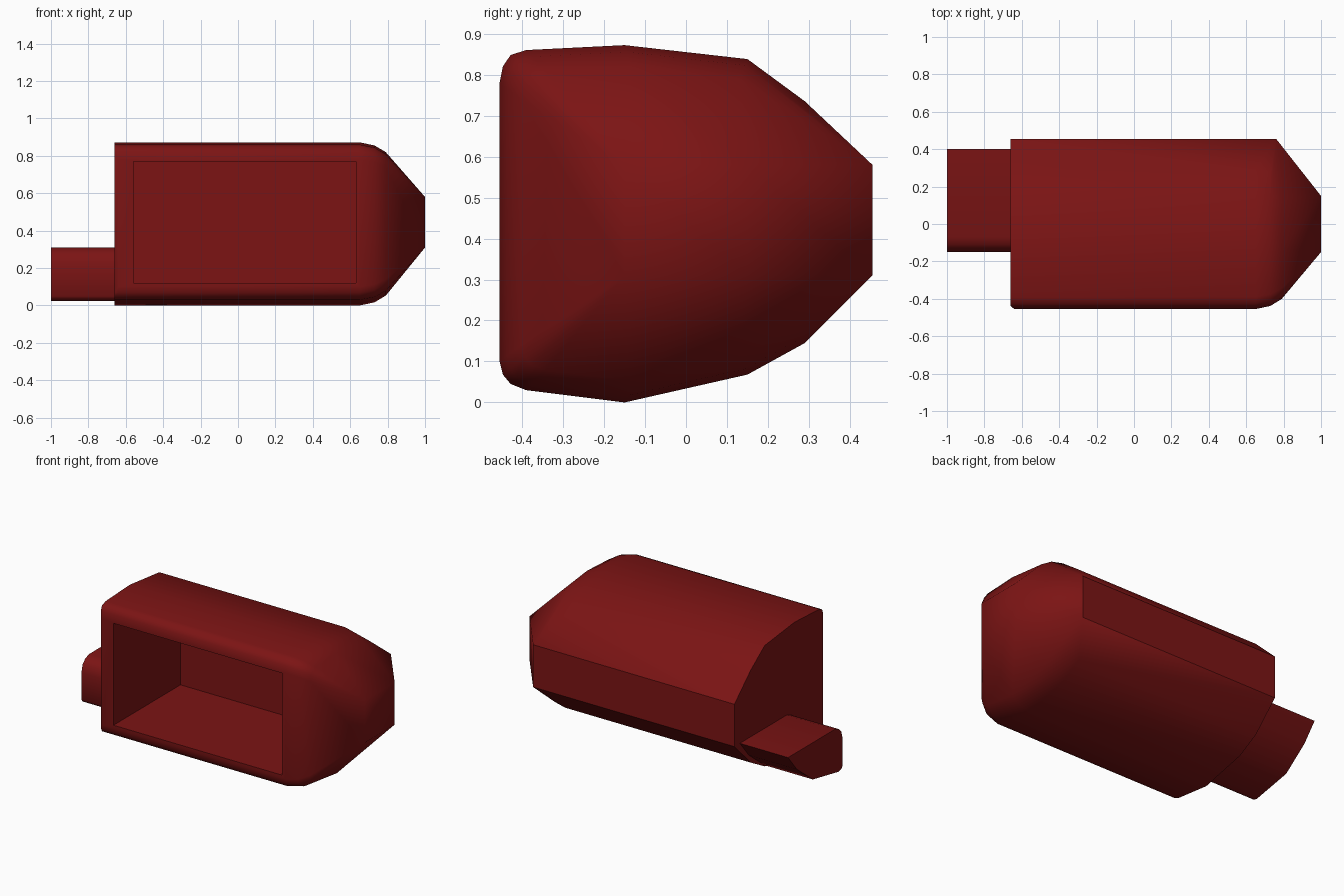
import bpy, bmesh, math

if "Cube" in bpy.data.objects:
    bpy.data.objects.remove(bpy.data.objects["Cube"])

red = bpy.data.materials.new("dark_red")
red.diffuse_color = (0.2, 0.007, 0.007, 1)
red.use_nodes = True
red.node_tree.nodes["Principled BSDF"].inputs["Base Color"].default_value = red.diffuse_color


def new_object(name, bm):
    bmesh.ops.recalc_face_normals(bm, faces=bm.faces)
    mesh = bpy.data.meshes.new(name)
    bm.to_mesh(mesh)
    bm.free()
    ob = bpy.data.objects.new(name, mesh)
    bpy.context.collection.objects.link(ob)
    mesh.materials.append(red)
    return ob


def activate(ob):
    bpy.ops.object.select_all(action='DESELECT')
    ob.select_set(True)
    bpy.context.view_layer.objects.active = ob


def hull(name, points):
    bm = bmesh.new()
    for p in points:
        bm.verts.new(p)
    res = bmesh.ops.convex_hull(bm, input=bm.verts)
    junk = set(res["geom_interior"]) | set(res["geom_unused"])
    junk = [v for v in junk if isinstance(v, bmesh.types.BMVert)]
    bmesh.ops.delete(bm, geom=junk, context='VERTS')
    bmesh.ops.dissolve_limit(bm, angle_limit=math.radians(0.5),
                             verts=bm.verts, edges=bm.edges)
    return new_object(name, bm)


# Body: side profile (y, z) carried along x, tapering to a blunt nose
profile = [(-.455, .10), (-.455, .78), (-.447, .82), (-.428, .848),
           (-.39, .86), (-.15, .872), (.15, .838), (.29, .735),
           (.455, .58), (.455, .31), (.29, .145), (.15, .068),
           (-.15, 0), (-.39, .03), (-.428, .045), (-.447, .068)]


def section(x, s):
    return [(x, y * s, .437 + (z - .437) * s) for y, z in profile]


pts = [(-.66, max(y, -.438), z) for y, z in profile]
pts += section(-.64, 1) + section(.65, 1) + section(.73, .962) + section(.79, .88)
pts += [(.76, .455, z) for z in (.31, .58)]
pts += [(1, y, z) for y in (-.15, .15) for z in (.31, .58)]
body = hull("body", pts)

# Deep rectangular pocket in the front
cutter = hull("pocket_cutter", [(x, y, z) for x in (-.56, .63)
                                for y in (-.6, .22) for z in (.12, .77)])
activate(body)
mod = body.modifiers.new("pocket", 'BOOLEAN')
mod.operation = 'DIFFERENCE'
mod.solver = 'EXACT'
mod.object = cutter
bpy.ops.object.modifier_apply(modifier=mod.name)
bpy.data.objects.remove(cutter)

# Low tail block on the left end
tail_profile = [(-.15, .05), (-.15, .22), (-.137, .27), (-.11, .297),
                (-.07, .31), (.40, .31), (.31, .20), (.15, .075),
                (-.11, .025), (-.138, .033)]
tail = hull("tail", [(x, y, z) for x in (-1, -.60) for y, z in tail_profile])

for ob in (body, tail):
    activate(ob)
    bpy.ops.object.shade_smooth_by_angle(angle=math.radians(45))
